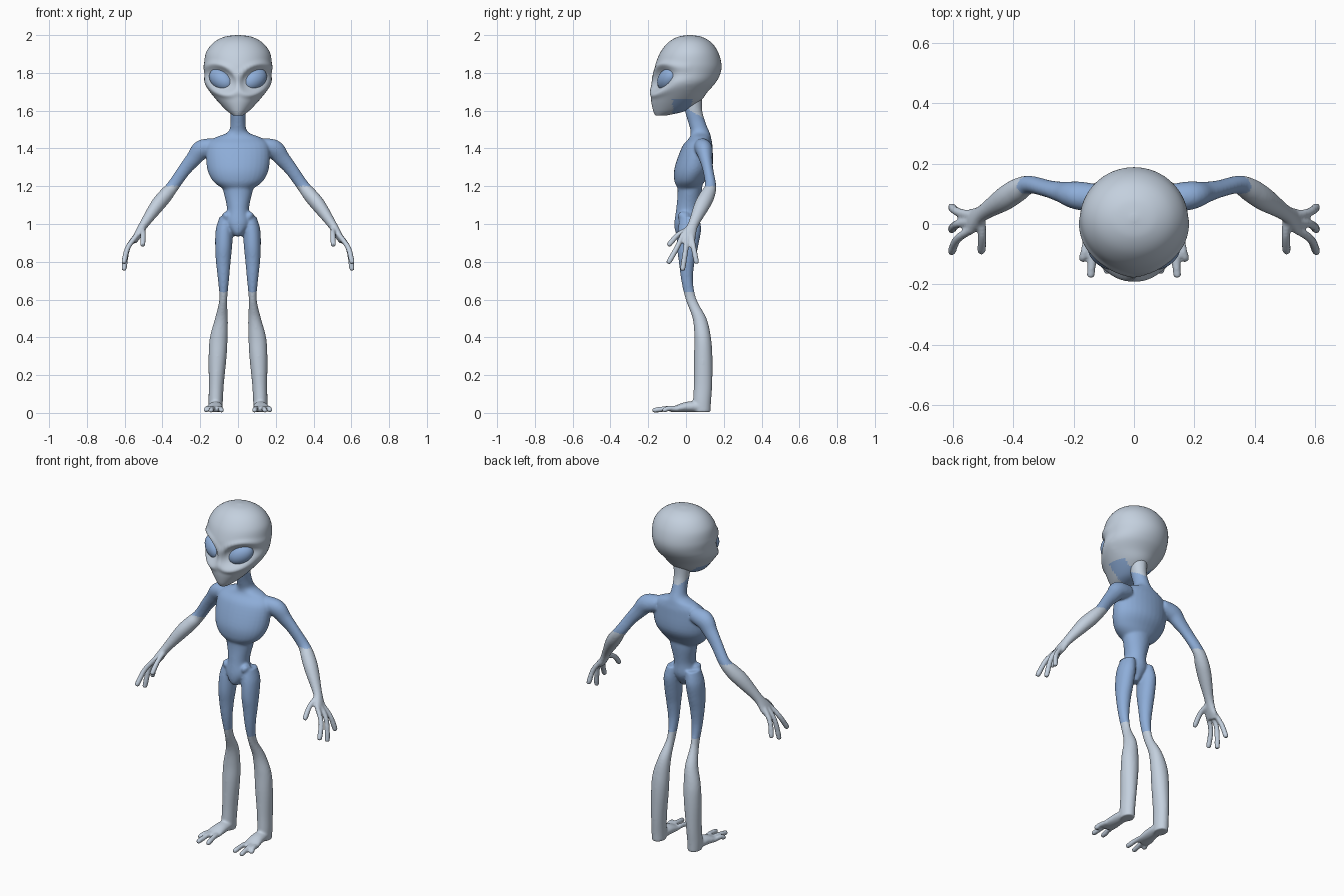
import bpy
import bmesh
from math import cos, sin, pi, radians, exp
from mathutils import Vector, Matrix

default_cube = bpy.data.objects.get("Cube")
if default_cube:
    bpy.data.objects.remove(default_cube, do_unlink=True)


def make_material(name, colour):
    material = bpy.data.materials.new(name)
    material.use_nodes = True
    material.diffuse_color = (*colour, 1)
    shader = next(n for n in material.node_tree.nodes if n.type == "BSDF_PRINCIPLED")
    shader.inputs["Base Color"].default_value = (*colour, 1)
    shader.inputs["Roughness"].default_value = 0.6
    return material


grey = make_material("pale grey skin", (0.55, 0.63, 0.73))
blue = make_material("soft blue skin", (0.27, 0.42, 0.69))


def smooth_sections(sections, steps):
    """Spline through (x, y, z, radius_a, radius_b) sections."""
    keys = [Vector(s) for s in sections]
    keys = [keys[0]] + keys + [keys[-1]]
    result = []
    for a, b, c, d in zip(keys, keys[1:], keys[2:], keys[3:]):
        for i in range(steps):
            t = i / steps
            result.append(b + (c - a) * (t / 2)
                          + (a * 2 - b * 5 + c * 4 - d) * (t * t / 2)
                          + (b * 3 - a - c * 3 + d) * (t * t * t / 2))
    result.append(keys[-1])
    return result


def loft(bm, sections, side=1, flat=False, sides=20, steps=5):
    """Skin elliptical rings, level or square to the path, and cap the ends."""
    keys = smooth_sections(sections, steps)
    centres = [Vector((side * k[0], k[1], k[2])) for k in keys]
    rings = []
    for i, (key, centre) in enumerate(zip(keys, centres)):
        across, deep = Vector((1, 0, 0)), Vector((0, 1, 0))
        if not flat:
            along = centres[min(i + 1, len(keys) - 1)] - centres[max(i - 1, 0)]
            along.normalize()
            across = (across - along * across.dot(along)).normalized()
            deep = along.cross(across)
        ring = []
        for j in range(sides):
            angle = 2 * pi * j / sides
            ring.append(bm.verts.new(centre + across * cos(angle) * key[3]
                                     + deep * sin(angle) * key[4]))
        rings.append(ring)
    for lower, upper in zip(rings, rings[1:]):
        for j in range(sides):
            k = (j + 1) % sides
            bm.faces.new((lower[j], lower[k], upper[k], upper[j]))
    bm.faces.new(rings[0])
    bm.faces.new(rings[-1])


def digit(bm, side, points, radius):
    """A finger or toe that thins to a rounded tip."""
    sections = [(*p, radius, radius) for p in points]
    base, tip = Vector(points[-2]), Vector(points[-1])
    beyond = tip + (tip - base).normalized() * radius * 0.8
    sections.append((*beyond, radius * 0.45, radius * 0.45))
    loft(bm, sections, side, sides=12)


def finish(bm, name):
    bmesh.ops.recalc_face_normals(bm, faces=bm.faces)
    mesh = bpy.data.meshes.new(name)
    bm.to_mesh(mesh)
    bm.free()
    obj = bpy.data.objects.new(name, mesh)
    bpy.context.collection.objects.link(obj)
    for material in (grey, blue):
        mesh.materials.append(material)
    mesh.shade_smooth()
    return obj


# Neck, chest and abdomen
body = bmesh.new()
loft(body, [(0, .035, 1.68, .05, .05), (0, .04, 1.6, .042, .046),
            (0, .06, 1.53, .04, .046), (0, .075, 1.485, .055, .05),
            (0, .075, 1.455, .125, .058), (0, .06, 1.41, .165, .08),
            (0, .04, 1.3, .165, .1), (0, .02, 1.23, .135, .082),
            (0, .015, 1.19, .085, .06)], flat=True, sides=32)
loft(body, [(0, .02, 1.26, .1, .07), (0, .02, 1.17, .077, .064),
            (0, .01, 1.08, .058, .062), (0, .005, 1.01, .068, .066),
            (0, -.005, .96, .04, .052), (0, -.005, .935, .02, .035)], flat=True, sides=32)

for side in (1, -1):
    # Hip bone
    loft(body, [(.03, 0, 1.03, .02, .03), (.06, -.01, 1.045, .025, .035),
                (.073, -.01, 1.06, .012, .02)], side)
    # Leg
    loft(body, [(.062, .02, 1.04, .035, .05), (.072, .018, .97, .046, .062),
                (.076, .008, .88, .045, .056), (.078, .004, .8, .039, .042),
                (.077, .006, .7, .029, .031), (.078, .027, .6, .021, .029),
                (.088, .072, .5, .034, .037), (.102, .088, .4, .047, .044),
                (.108, .091, .3, .048, .049), (.115, .09, .15, .04, .049),
                (.118, .085, .06, .038, .048), (.118, .085, .004, .036, .045)],
         side, flat=True)
    # Foot and toes
    loft(body, [(.117, .1, .032, .033, .028), (.12, .01, .032, .04, .028),
                (.125, -.05, .022, .046, .018), (.125, -.085, .017, .04, .012)], side)
    for root, tip, reach in ((.1, .088, -.155), (.128, .143, -.168), (.155, .17, -.115)):
        digit(body, side, [(root, -.04, .02), ((root + tip) / 2, -.09, .024),
                           (tip, reach, .014)], .014)
    # Arm
    loft(body, [(.12, .085, 1.41, .045, .045), (.19, .095, 1.395, .052, .046),
                (.235, .105, 1.345, .042, .035), (.285, .117, 1.285, .035, .028),
                (.345, .13, 1.2, .033, .03), (.385, .112, 1.15, .038, .04),
                (.43, .083, 1.095, .037, .041), (.5, .037, .995, .024, .028),
                (.535, .012, .935, .019, .042), (.55, .005, .905, .014, .035)], side)
    # Fingers and thumb
    for middle, reach, drop in ((-.048, -.09, .8), (.0, -.017, .765), (.04, .055, .8)):
        digit(body, side, [(.532, middle / 2 + .008, .945), (.583, middle, .875),
                           (.603, reach, drop)], .0145)
    digit(body, side, [(.505, .02, .975), (.502, -.04, .945), (.505, -.088, .892)], .0145)

# Fuse the limbs and trunk into one smooth skin
body = finish(body, "body")
bpy.context.view_layer.objects.active = body
body.select_set(True)
remesh = body.modifiers.new("fuse", "REMESH")
remesh.mode = "VOXEL"
remesh.voxel_size = 0.006
relax = body.modifiers.new("relax", "SMOOTH")
relax.factor = 0.5
relax.iterations = 8
for modifier in ("fuse", "relax"):
    bpy.ops.object.modifier_apply(modifier=modifier)
body.data.materials.clear()
for material in (grey, blue):
    body.data.materials.append(material)

# Blue suit from neck to elbows and knees
for face in body.data.polygons:
    x, y, z = face.center
    forearm = abs(x) > 0.22 and z < 1.2
    shin = z < 0.64
    nape = z > 1.615 - 0.6 * y
    face.material_index = 0 if forearm or shin or nape else 1
body.data.shade_smooth()

# Head
head = bmesh.new()
profile = ((2, .01, .03, .01), (1.99, -.045, .085, .075), (1.96, -.095, .135, .13),
           (1.91, -.135, .17, .168), (1.85, -.16, .187, .179), (1.8, -.17, .183, .177),
           (1.75, -.178, .158, .174), (1.7, -.185, .115, .148), (1.65, -.184, .075, .108),
           (1.6, -.174, .0, .06), (1.575, -.162, -.1, .025))
loft(head, [(0, (front + back) / 2, z, width, (back - front) / 2)
            for z, front, back, width in profile], flat=True, sides=64, steps=8)

# Eye sockets with a raised rim
eye_centre = Vector((.09, -.1, 1.765))
tilt = radians(32)
for v in head.verts:
    if v.co.y < 0.02:
        dx, dz = abs(v.co.x) - eye_centre.x, v.co.z - eye_centre.z
        a = (dx * cos(tilt) + dz * sin(tilt)) / .075
        b = (dz * cos(tilt) - dx * sin(tilt)) / .052
        d = a * a + b * b
        push = 0.03 * exp(-d * d) - 0.007 * exp(-((d - 2) ** 2) * 2)
        sign = 1 if v.co.x > 0 else -1
        v.co += Vector((-0.5 * sign, 0.85, 0)) * push
head = finish(head, "head")

# Blue throat under the jaw
for face in head.data.polygons:
    if face.normal.z < -0.5 and -0.07 < face.center.y < 0.03 and face.center.z < 1.66:
        face.material_index = 1

# Eyes
for side, name in ((1, "left_eye"), (-1, "right_eye")):
    eye = bmesh.new()
    bmesh.ops.create_uvsphere(eye, u_segments=32, v_segments=20, radius=1)
    placement = (Matrix.Diagonal((side, 1, 1, 1)) @ Matrix.Translation(eye_centre)
                 @ Matrix.Rotation(radians(32), 4, "Z") @ Matrix.Rotation(-tilt, 4, "Y")
                 @ Matrix.Diagonal((.074, .045, .052, 1)))
    bmesh.ops.transform(eye, matrix=placement, verts=eye.verts)
    eye = finish(eye, name)
    for face in eye.data.polygons:
        face.material_index = 1
